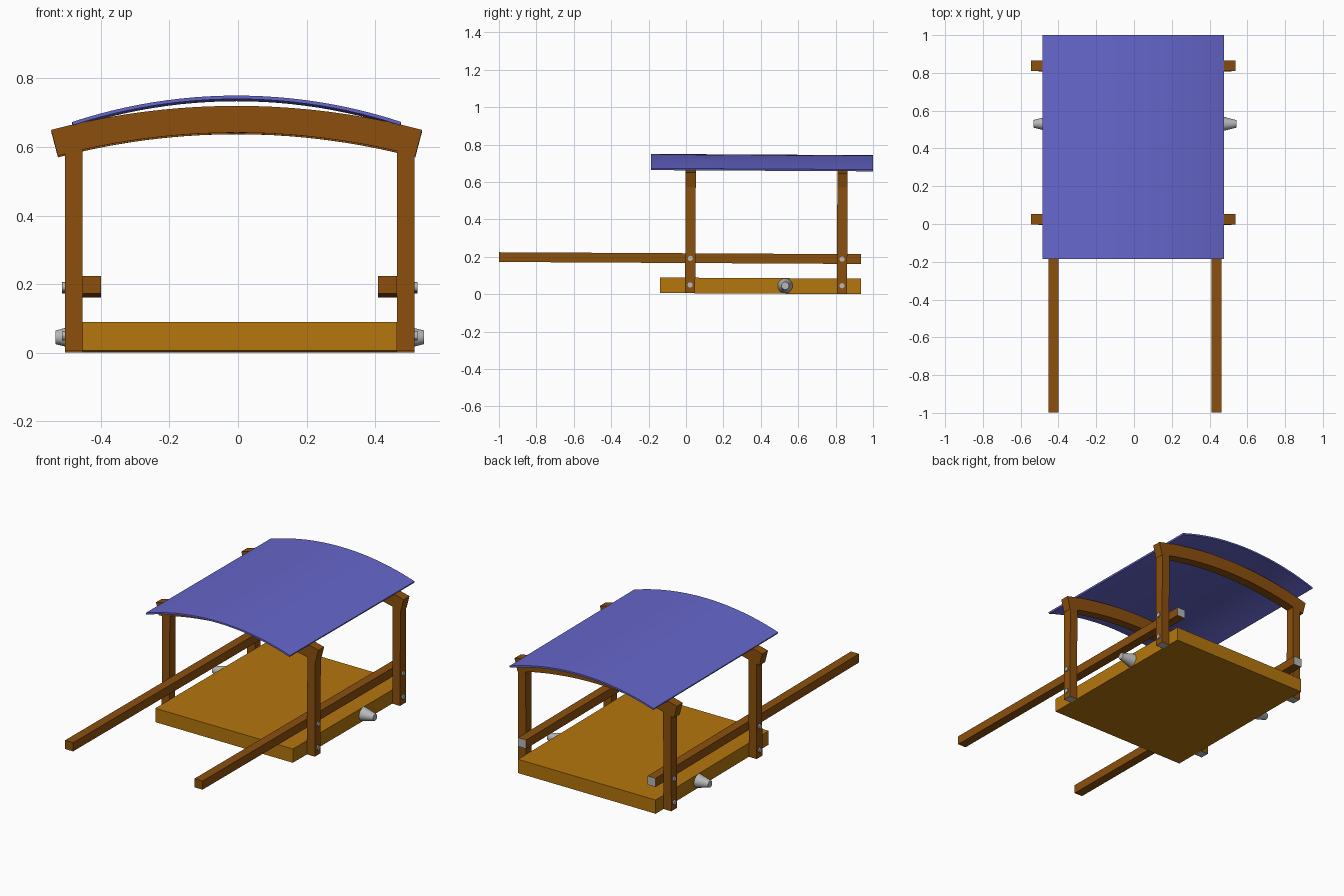
import bpy, bmesh, math
from mathutils import Matrix

cube = bpy.data.objects.get("Cube")
if cube:
    bpy.data.objects.remove(cube, do_unlink=True)

TILT = 0.0055   # the whole frame dips slightly toward the back


def material(name, rgb):
    m = bpy.data.materials.new(name)
    m.use_nodes = True
    m.diffuse_color = (*rgb, 1)
    bsdf = next(n for n in m.node_tree.nodes if n.type == 'BSDF_PRINCIPLED')
    bsdf.inputs["Base Color"].default_value = (*rgb, 1)
    return m


DARK = material("dark_wood", (0.26, 0.08, 0.004))
DECK = material("deck_wood", (0.46, 0.18, 0.004))
CLOTH = material("blue_canopy", (0.133, 0.133, 0.604))
METAL = material("grey_metal", (0.48, 0.48, 0.48))


def finish(name, bm, mats, smooth=False, end_normal=None):
    """Tilt, colour and link a mesh; faces along end_normal get the second material."""
    bmesh.ops.recalc_face_normals(bm, faces=bm.faces)
    if end_normal:
        for f in bm.faces:
            f.material_index = int(f.normal.dot(end_normal) > 0.9)
    for v in bm.verts:
        y, z = v.co.y, v.co.z
        v.co.y, v.co.z = y + TILT * z, z - TILT * y
    me = bpy.data.meshes.new(name)
    bm.to_mesh(me)
    bm.free()
    for m in mats:
        me.materials.append(m)
    ob = bpy.data.objects.new(name, me)
    bpy.context.collection.objects.link(ob)
    if smooth:
        bpy.ops.object.select_all(action='DESELECT')
        ob.select_set(True)
        bpy.context.view_layer.objects.active = ob
        bpy.ops.object.shade_smooth_by_angle(angle=math.radians(30))
    return ob


def box(name, xs, ys, zs, mats, end_normal=None):
    bm = bmesh.new()
    bmesh.ops.create_cube(bm, size=1)
    for v in bm.verts:
        v.co = [(a + b) / 2 + c * (b - a) for c, (a, b) in zip(v.co, (xs, ys, zs))]
    return finish(name, bm, mats, end_normal=end_normal)


def arc_slab(name, cx, half, top, sag, thick, ys, mat, n=20):
    """Curved slab: a circular band in x-z, extruded along y."""
    r = (half ** 2 + sag ** 2) / (2 * sag)
    a = math.asin(half / r)
    angles = [-a + 2 * a * i / n for i in range(n + 1)]
    ring = [(r, t) for t in angles] + [(r - thick, t) for t in reversed(angles)]
    bm = bmesh.new()
    face = bm.faces.new([bm.verts.new((cx + q * math.sin(t), ys[0], top - r + q * math.cos(t)))
                         for q, t in ring])
    ext = bmesh.ops.extrude_face_region(bm, geom=[face])
    moved = [g for g in ext["geom"] if isinstance(g, bmesh.types.BMVert)]
    bmesh.ops.translate(bm, verts=moved, vec=(0, ys[1] - ys[0], 0))
    return finish(name, bm, [mat], smooth=True)


def peg(name, side, x0, x1, y, z, r0, r1, segs):
    """Round peg pointing outward along x, radius r0 at x0 and r1 at x1."""
    bm = bmesh.new()
    m = (Matrix.Translation(((x0 + x1) / 2, y, z))
         @ Matrix.Rotation(side * math.pi / 2, 4, 'Y'))
    bmesh.ops.create_cone(bm, cap_ends=True, segments=segs, radius1=r0, radius2=r1,
                          depth=abs(x1 - x0), matrix=m)
    return finish(name, bm, [METAL], smooth=True)


CX = 0.005        # centre line of the deck and posts
INNER = 0.458     # inner face of the posts
OUTER = 0.51      # outer face of the posts
POSTS = {"front": (-0.005, 0.049), "back": (0.806, 0.861)}

# Deck
box("deck", (CX - INNER, CX + INNER), (-0.14, 0.935), (0.0055, 0.0885), [DECK])

for label, side in (("left", 1), ("right", -1)):
    def span(a, b):
        return sorted((CX + side * a, CX + side * b))

    # Handle rails, with grey rear ends
    box(label + "_rail", span(0.404, INNER), (-1.0, 0.935), (0.167, 0.219),
        [DARK, METAL], (0, 1, 0))

    # Posts with grey feet, and their bolts
    for end, ys in POSTS.items():
        name = f"{end}_{label}_post"
        box(name, span(INNER, OUTER), ys, (0.0055, 0.61), [DARK, METAL], (0, 0, -1))
        for part, z in (("lower", 0.05), ("upper", 0.192)):
            peg(f"{name}_{part}_bolt", side, CX + side * (OUTER - 0.01),
                CX + side * (OUTER + 0.008), sum(ys) / 2, z, 0.014, 0.014, 12)

    # Tapered axle hubs
    peg(label + "_hub", side, CX + side * INNER, CX + side * 0.537,
        0.53, 0.048, 0.04, 0.02, 20)

# Arched beams across the posts
for end, ys in POSTS.items():
    arc_slab(end + "_arch", -0.004, 0.541, 0.72, 0.07, 0.078, ys, DARK)

# Curved canopy
arc_slab("canopy", -0.004, 0.48, 0.749, 0.077, 0.01, (-0.19, 0.996), CLOTH, 24)
